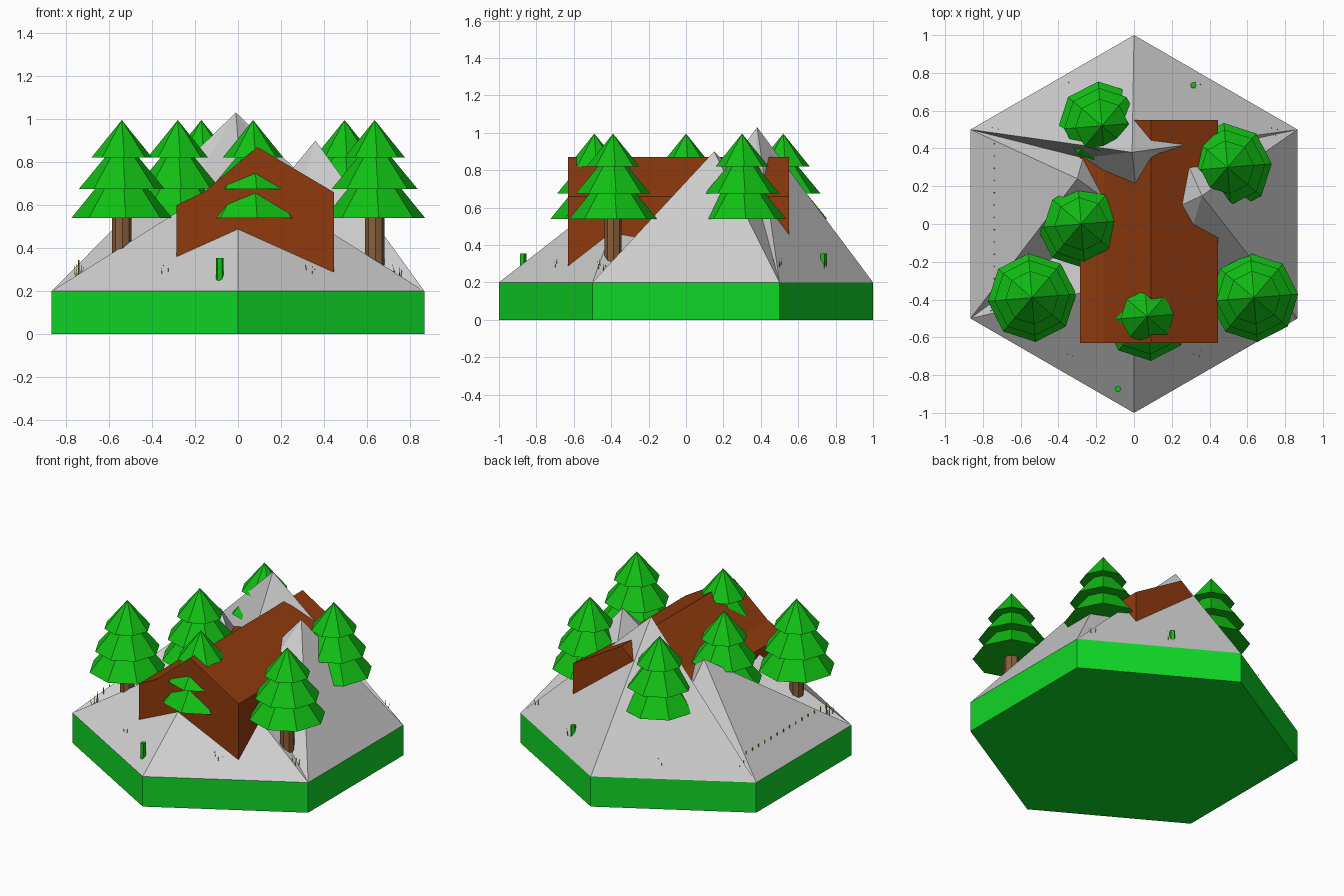
import bpy, bmesh, math, random
from mathutils import Vector

if "Cube" in bpy.data.objects:
    bpy.data.objects.remove(bpy.data.objects["Cube"])

random.seed(3)


def material(name, rgb):
    m = bpy.data.materials.new(name)
    m.diffuse_color = (*rgb, 1)
    m.use_nodes = True
    m.node_tree.nodes["Principled BSDF"].inputs["Base Color"].default_value = m.diffuse_color
    return m


GRASS = material("grass green", (0.005, 0.68, 0.02))
ROCK = material("rock grey", (0.62, 0.62, 0.62))
WOOD = material("cabin brown", (0.28, 0.043, 0.004))
LEAF = material("leaf green", (0.006, 0.53, 0.007))
BARK = material("bark brown", (0.25, 0.115, 0.045))
STRAW = material("straw yellow", (0.40, 0.34, 0.004))


def make(name, bm, mat):
    bmesh.ops.recalc_face_normals(bm, faces=bm.faces[:])
    me = bpy.data.meshes.new(name)
    bm.to_mesh(me)
    bm.free()
    me.materials.append(mat)
    ob = bpy.data.objects.new(name, me)
    bpy.context.collection.objects.link(ob)
    return ob


def loft(bm, x, y, rings, sides, turn=0.0):
    """Stack of regular polygons, rings = (z, radius); radius 0 is a point."""
    prev = None
    for i, (z, r) in enumerate(rings):
        if r == 0:
            cur = [bm.verts.new((x, y, z))] * sides
        else:
            cur = [bm.verts.new((x + r * math.cos(turn + k * math.tau / sides),
                                 y + r * math.sin(turn + k * math.tau / sides), z))
                   for k in range(sides)]
            if i in (0, len(rings) - 1):
                bm.faces.new(cur)
        if prev:
            for k in range(sides):
                n = (k + 1) % sides
                quad = [prev[k], prev[n], cur[n], cur[k]]
                bm.faces.new(list(dict.fromkeys(quad)))
        prev = cur


# hexagonal ground tile
bm = bmesh.new()
loft(bm, 0, 0, [(0, 1), (0.2, 1)], 6, math.pi / 2)
make("ground_tile", bm, GRASS)

# mountain: hexagon rim, four peaks, valleys between them and a hollow centre
bm = bmesh.new()
rim = [bm.verts.new((math.cos(a), math.sin(a), 0.2))
       for a in (math.radians(-90 + 60 * k) for k in range(6))]
A, B, C, D, E, F = rim
V = lambda *p: bm.verts.new(p)
front, right = V(0, -0.3, 0.745), V(0.36, 0.15, 0.9)
back, left = V(-0.01, 0.38, 1.03), V(-0.3, 0.24, 0.77)
v_fr, v_br = V(0.26, -0.175, 0.55), V(0.26, 0.37, 0.68)
v_bl, v_fl = V(-0.27, 0.35, 0.6), V(-0.27, -0.06, 0.46)
mid = V(0.03, 0.0, 0.5)
for tri in ((F, A, front), (A, B, front), (B, C, right), (C, D, back), (D, E, back), (E, F, left)):
    bm.faces.new(tri)
for corner, p, v, q in ((B, front, v_fr, right), (C, right, v_br, back),
                        (E, back, v_bl, left), (F, left, v_fl, front)):
    for tri in ((corner, v, p), (corner, q, v), (mid, p, v), (mid, v, q)):
        bm.faces.new(tri)
bm.faces.new(rim)
make("mountain", bm, ROCK)

# cabin: gabled profile swept along y
bm = bmesh.new()
profile = [(-0.285, 0.21), (0.445, 0.21), (0.445, 0.66), (0.09, 0.87), (-0.16, 0.66), (-0.285, 0.60)]
gable = bm.faces.new([bm.verts.new((x, -0.63, z)) for x, z in profile])
ext = bmesh.ops.extrude_face_region(bm, geom=[gable], use_keep_orig=True)
bmesh.ops.translate(bm, vec=(0, 1.18, 0),
                    verts=[g for g in ext["geom"] if isinstance(g, bmesh.types.BMVert)])
make("cabin", bm, WOOD)

# fir trees: octagonal three-tier crown on a trunk
trees = [(-0.54, -0.39), (-0.28, 0.0), (-0.17, 0.52), (0.07, -0.49), (0.495, 0.30), (0.635, -0.39)]
for i, (x, y) in enumerate(trees):
    turn = 0.08
    bm = bmesh.new()
    loft(bm, x, y, [(0.54, 0.235), (0.675, 0.125), (0.675, 0.2), (0.82, 0.08),
                    (0.82, 0.142), (0.995, 0)], 8, turn)
    make(f"tree_crown_{i + 1}", bm, LEAF)
    bm = bmesh.new()
    loft(bm, x, y, [(0.21, 0.045), (0.55, 0.045)], 8, turn)
    make(f"tree_trunk_{i + 1}", bm, BARK)

# small green stumps
for i, (x, y, z0) in enumerate([(-0.085, -0.872, 0.25), (0.315, 0.735, 0.25)]):
    bm = bmesh.new()
    loft(bm, x, y, [(z0, 0.018), (0.355, 0.018)], 5, 0.3)
    make(f"stump_{i + 1}", bm, LEAF)

# straw tufts: a few leaning thin blades each
tufts = [(sx * 0.335, y) for sx in (-1, 1) for y in (-0.68, 0.73)]
tufts += [(sx * 0.74, y) for sx in (-1, 1) for y in (-0.45, 0.49)]
bm = bmesh.new()
for x, y in tufts:
    for k in range(4):
        a = k * math.tau / 4 + 0.5
        bx, by = x + 0.01 * math.cos(a), y + 0.01 * math.sin(a)
        tip = Vector((bx + 0.016 * math.cos(a), by + 0.016 * math.sin(a), 0.30 + random.random() * 0.04))
        base = [bm.verts.new((bx + 0.006 * math.cos(t), by + 0.006 * math.sin(t), 0.21))
                for t in (0, 2.1, 4.2)]
        top = bm.verts.new(tip)
        bm.faces.new(base)
        for j in range(3):
            bm.faces.new((base[j], base[(j + 1) % 3], top))
make("straw_tufts", bm, STRAW)

# row of tiny straw tips along the left side
bm = bmesh.new()
for k in range(14):
    loft(bm, -0.74, -0.42 + k * 0.065, [(0.21, 0.006), (0.345, 0.003)], 4)
make("straw_row", bm, STRAW)
